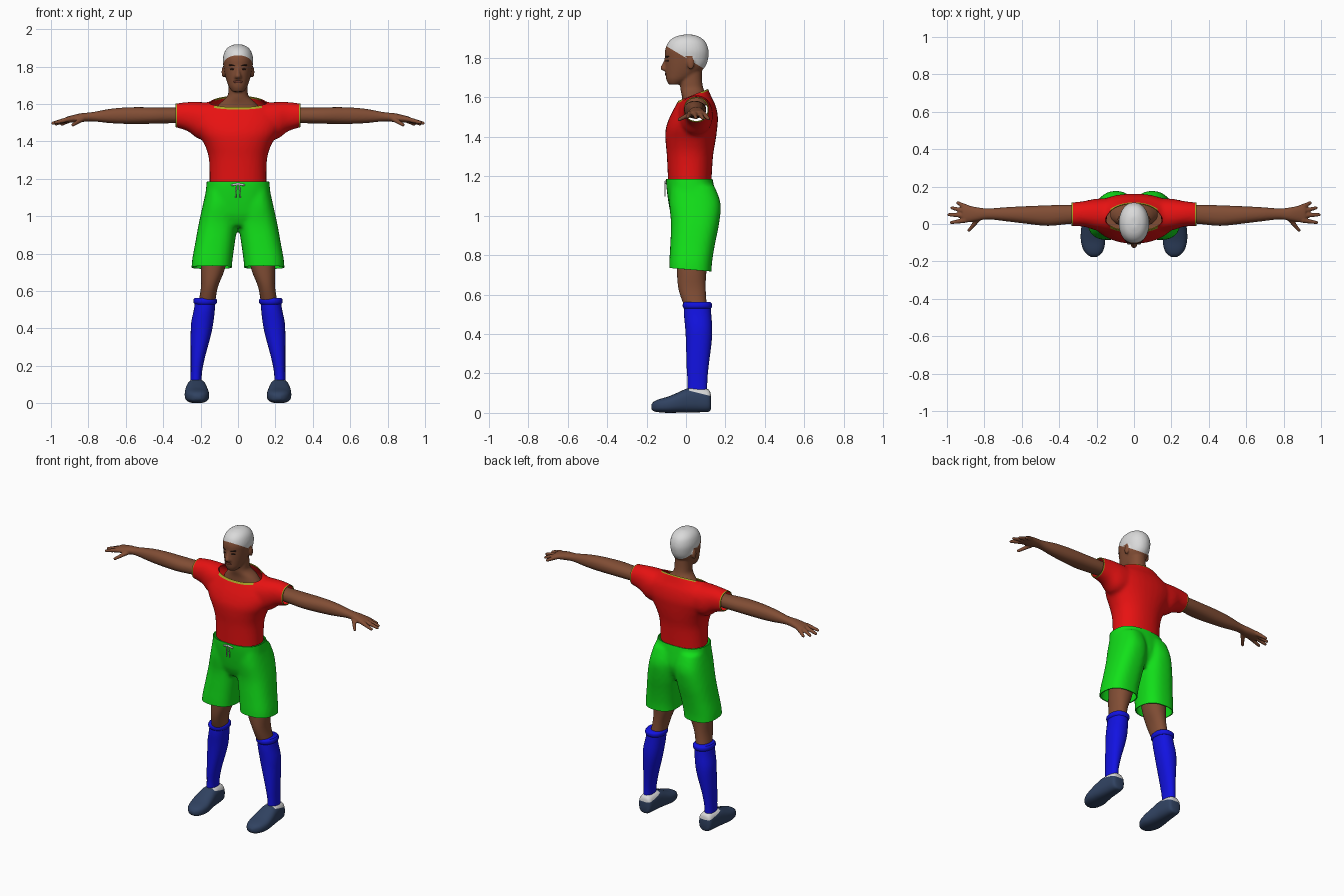
import bpy, bmesh, math
from mathutils import Vector, Matrix

cube = bpy.data.objects.get("Cube")
if cube:
    bpy.data.objects.remove(cube, do_unlink=True)


def material(name, r, g, b):
    mat = bpy.data.materials.new(name)
    mat.use_nodes = True
    mat.diffuse_color = (r, g, b, 1)
    bsdf = mat.node_tree.nodes["Principled BSDF"]
    bsdf.inputs["Base Color"].default_value = (r, g, b, 1)
    bsdf.inputs["Roughness"].default_value = 0.7
    return mat


skin = material("brown skin", .22, .075, .035)
red = material("red cloth", .82, .006, .006)
green = material("green cloth", .006, .75, .01)
blue = material("blue knit", .006, .006, .75)
navy = material("navy leather", .03, .055, .12)
white = material("pale grey", .7, .7, .7)
gold = material("dull yellow", .4, .36, .02)
dark = material("dark brown", .03, .012, .008)
lips = material("lip brown", .13, .035, .022)


def smooth_rows(rows, steps=4):
    """Catmull-Rom interpolation between profile rows."""
    out = []
    for i in range(len(rows) - 1):
        a, b, c, d = (rows[max(0, min(k, len(rows) - 1))] for k in range(i - 1, i + 3))
        for s in range(steps):
            t = s / steps
            out.append([q + t * ((r - p) / 2 + t * ((p - 2.5 * q + 2 * r - w / 2)
                        + t * (1.5 * (q - r) + (w - p) / 2)))
                        for p, q, r, w in zip(a, b, c, d)])
    return out + [list(rows[-1])]


def loft(bm, axis, rows, power=2.2, sides=32):
    """Closed skin; each row is position, then low/high extents on the other two axes."""
    others = [k for k in range(3) if k != axis]
    rings = []
    for pos, a0, a1, b0, b1 in smooth_rows(rows):
        ring = []
        for k in range(sides):
            angle = math.tau * k / sides
            c, s = math.cos(angle), math.sin(angle)
            co = Vector()
            co[axis] = pos
            for ax, lo, hi, v in ((others[0], a0, a1, c), (others[1], b0, b1, s)):
                co[ax] = (lo + hi) / 2 + (hi - lo) / 2 * math.copysign(abs(v) ** (2 / power), v)
            ring.append(bm.verts.new(co))
        rings.append(ring)
    for low, high in zip(rings, rings[1:]):
        for k in range(sides):
            n = (k + 1) % sides
            bm.faces.new((low[k], low[n], high[n], high[k]))
    bm.faces.new(rings[0])
    bm.faces.new(rings[-1])


def ball(bm, centre, size):
    m = Matrix.Translation(centre) @ Matrix.Diagonal((*size, 1))
    bmesh.ops.create_uvsphere(bm, u_segments=16, v_segments=10, radius=1, matrix=m)


def limb(bm, start, end, r0, r1):
    """Tapered rod with a round tip."""
    start, end = Vector(start), Vector(end)
    line = end - start
    m = Matrix.Translation((start + end) / 2) @ line.to_track_quat("Z", "Y").to_matrix().to_4x4()
    bmesh.ops.create_cone(bm, cap_ends=True, segments=12, radius1=r0, radius2=r1,
                          depth=line.length, matrix=m)
    ball(bm, end, (r1, r1, r1))


def bake(ob):
    bpy.context.view_layer.update()
    graph = bpy.context.evaluated_depsgraph_get()
    mesh = bpy.data.meshes.new_from_object(ob.evaluated_get(graph))
    ob.modifiers.clear()
    ob.data = mesh


parts = []


def finish(bm, name, mats, voxel=0, mirror=False, cuts=(), rule=None, thick=0):
    """Blend shells, slice (point, normal, remove), colour by rule, thicken and mirror."""
    bmesh.ops.recalc_face_normals(bm, faces=bm.faces)
    mesh = bpy.data.meshes.new(name)
    bm.to_mesh(mesh)
    bm.free()
    ob = bpy.data.objects.new(name, mesh)
    bpy.context.collection.objects.link(ob)
    if voxel:
        remesh = ob.modifiers.new("blend", "REMESH")
        remesh.mode, remesh.voxel_size = "VOXEL", voxel
        soften = ob.modifiers.new("soften", "SMOOTH")
        soften.factor, soften.iterations = .5, 5
        bake(ob)
    cutter = bmesh.new()
    cutter.from_mesh(ob.data)
    for point, normal, remove in cuts:
        geom = cutter.verts[:] + cutter.edges[:] + cutter.faces[:]
        bmesh.ops.bisect_plane(cutter, geom=geom, plane_co=point, plane_no=normal, clear_outer=remove)
    cutter.to_mesh(ob.data)
    cutter.free()
    ob.data.materials.clear()
    for mat in mats:
        ob.data.materials.append(mat)
    for face in ob.data.polygons:
        face.material_index = int(rule(face.center)) if rule else 0
    if thick:
        ob.modifiers.new("cloth", "SOLIDIFY").thickness = thick
    if mirror:
        ob.modifiers.new("mirror", "MIRROR").use_mirror_merge = False
    bake(ob)
    parts.append(ob)
    return ob


# Head and neck, with the hair cut in along a sloping line
bm = bmesh.new()
loft(bm, 2, [(1.665, -.03, .03, -.088, -.03), (1.69, -.048, .048, -.1, .02), (1.72, -.06, .06, -.104, .065),
             (1.76, -.071, .071, -.106, .1), (1.8, -.078, .078, -.106, .113), (1.84, -.081, .081, -.106, .114),
             (1.88, -.071, .071, -.09, .1), (1.905, -.05, .05, -.06, .072), (1.918, -.02, .02, -.02, .04)], 2.1)
loft(bm, 2, [(1.56, -.13, .13, -.02, .12), (1.6, -.1, .1, -.02, .11), (1.64, -.058, .058, -.028, .09),
             (1.68, -.051, .051, -.03, .082), (1.74, -.05, .05, -.03, .08)])
loft(bm, 2, [(1.735, -.02, .02, -.118, -.07), (1.748, -.019, .019, -.131, -.07),
             (1.77, -.012, .012, -.12, -.07), (1.8, -.009, .009, -.108, -.07)])
for side in (-1, 1):
    ball(bm, (side * .079, .025, 1.77), (.009, .018, .03))
slope = Vector((0, .6, 1))
head = finish(bm, "head", [skin, white], .006, cuts=[((0, 0, 1.8), slope, False)],
              rule=lambda c: c.dot(slope) > 1.8 and not (abs(c.x) > .077 and c.z < 1.81 and c.y > 0))

# Face details resting on the skin
for name, mat, x, z, size, tilt in (("eye", dark, .032, 1.786, (.014, .004, .005), 0),
                                    ("eyebrow", dark, .034, 1.806, (.02, .004, .004), -.1),
                                    ("mouth", lips, 0, 1.718, (.026, .004, .007), 0)):
    hit, place, normal, _ = head.ray_cast((x, -1, z), (0, 1, 0))
    bm = bmesh.new()
    ball(bm, (0, 0, 0), size)
    turn = Matrix.Rotation(math.atan2(normal.x, -normal.y), 4, "Z") @ Matrix.Rotation(tilt, 4, "Y")
    bm.transform(Matrix.Translation(place) @ turn)
    finish(bm, name, [mat], mirror=x > 0)

# Shirt: torso and sleeves blended, opened at neck, waist and cuffs, with trim bands
bm = bmesh.new()
loft(bm, 2, [(1.15, -.152, .152, -.09, .128), (1.3, -.155, .155, -.097, .137), (1.38, -.178, .178, -.104, .15),
             (1.44, -.212, .212, -.103, .158), (1.5, -.235, .235, -.083, .162), (1.56, -.22, .22, -.052, .15),
             (1.605, -.16, .16, -.028, .128), (1.65, -.1, .1, -.02, .11)])
for s in (-1, 1):
    loft(bm, 0, [(s * .08, -.05, .14, 1.42, 1.605), (s * .2, -.035, .135, 1.41, 1.61),
                 (s * .27, -.014, .122, 1.455, 1.61), (s * .36, -.01, .112, 1.482, 1.598)])
collar, collar_dir = Vector((0, .04, 1.614)), Vector((0, -.4, 1)).normalized()
cuts = [(collar, collar_dir, True), (collar - collar_dir * .009, collar_dir, False), ((0, 0, 1.18), (0, 0, -1), True)]
for s in (-1, 1):
    cuts += [((s * .333, 0, 0), (s, 0, 0), True), ((s * .326, 0, 0), (s, 0, 0), False)]
finish(bm, "shirt", [red, gold], .011, cuts=cuts, thick=.005,
       rule=lambda c: abs(c.x) > .326 or ((c - collar).dot(collar_dir) > -.009 and abs(c.x) < .13))

# Arms with hands
bm = bmesh.new()
loft(bm, 0, [(.2, .01, .1, 1.5, 1.58), (.35, 0, .102, 1.497, 1.58), (.46, -.01, .1, 1.494, 1.582),
             (.58, .002, .095, 1.493, 1.582), (.68, .014, .09, 1.497, 1.574), (.78, .025, .083, 1.507, 1.556),
             (.84, .016, .09, 1.503, 1.55), (.9, .008, .1, 1.5, 1.536), (.918, .018, .092, 1.505, 1.53)])
for root, tip in (((.89, .088, 1.518), (.942, .113, 1.492)), ((.9, .068, 1.52), (.973, .086, 1.493)),
                  ((.9, .045, 1.52), (.99, .05, 1.497)), ((.9, .02, 1.52), (.976, .008, 1.5)),
                  ((.83, .03, 1.52), (.882, -.034, 1.488))):
    limb(bm, root, tip, .0145, .0095)
finish(bm, "arm", [skin], .005, mirror=True)

# Shorts: hips and two wide legs, open at waist and hem
bm = bmesh.new()
loft(bm, 2, [(1.21, -.165, .165, -.102, .13), (1.15, -.171, .171, -.1, .142), (1.06, -.18, .18, -.088, .155),
             (1, -.18, .18, -.075, .14), (.945, -.12, .12, -.05, .11)], 2.5)
for s in (-1, 1):
    loft(bm, 2, [(1.15, s * .01, s * .168, -.08, .145), (1.06, 0, s * .188, -.085, .176),
                 (.96, s * .002, s * .21, -.076, .168), (.85, s * .018, s * .23, -.08, .146),
                 (.76, s * .03, s * .246, -.085, .132), (.68, s * .036, s * .25, -.085, .128)], 2.5)
finish(bm, "shorts", [green], .011, thick=.006,
       cuts=[((0, 0, 1.185), (0, 0, 1), True), ((0, 0, .728), (0, -.08, -1), True)])

# Waist tie
bm = bmesh.new()
limb(bm, (0, -.104, 1.172), (.032, -.104, 1.166), .006, .005)
limb(bm, (.008, -.106, 1.17), (.012, -.106, 1.1), .003, .003)
finish(bm, "waist_tie", [white], mirror=True)

# Legs
bm = bmesh.new()
loft(bm, 2, [(.9, .03, .19, -.05, .13), (.72, .07, .198, -.046, .104), (.62, .108, .198, -.036, .1),
             (.52, .125, .215, 0, .108)])
finish(bm, "leg", [skin], mirror=True)

# Socks with a folded cuff
bm = bmesh.new()
loft(bm, 2, [(.555, .12, .228, -.008, .124), (.5, .124, .236, -.01, .128), (.43, .132, .25, -.004, .133),
             (.36, .146, .253, 0, .13), (.24, .178, .253, .003, .115), (.16, .193, .253, .008, .108),
             (.09, .195, .255, .008, .108)])
loft(bm, 2, [(.528, .12, .23, -.01, .126), (.538, .113, .238, -.016, .132), (.553, .113, .238, -.016, .132),
             (.562, .12, .232, -.008, .124)])
finish(bm, "sock", [blue], mirror=True)

# Shoes with a pale heel collar
bm = bmesh.new()
loft(bm, 1, [(.127, .195, .245, .02, .085), (.115, .178, .264, .006, .118), (.06, .17, .272, .003, .128),
             (.01, .166, .278, .002, .125), (-.04, .159, .284, .001, .104), (-.09, .154, .284, 0, .083),
             (-.135, .162, .272, .003, .07), (-.162, .178, .252, .008, .058), (-.176, .2, .23, .02, .042)], 2.6)
rim, rim_dir = Vector((0, .05, .104)), Vector((0, .25, 1))
finish(bm, "shoe", [navy, white], mirror=True, cuts=[(rim, rim_dir, False), ((0, .015, 0), (0, 1, 0), False)],
       rule=lambda c: (c - rim).dot(rim_dir) > 0 and c.y > .015)

# Smooth shading with crisp hems
for ob in parts:
    ob.select_set(True)
    bpy.context.view_layer.objects.active = ob
bpy.ops.object.shade_smooth_by_angle(angle=math.radians(45))
